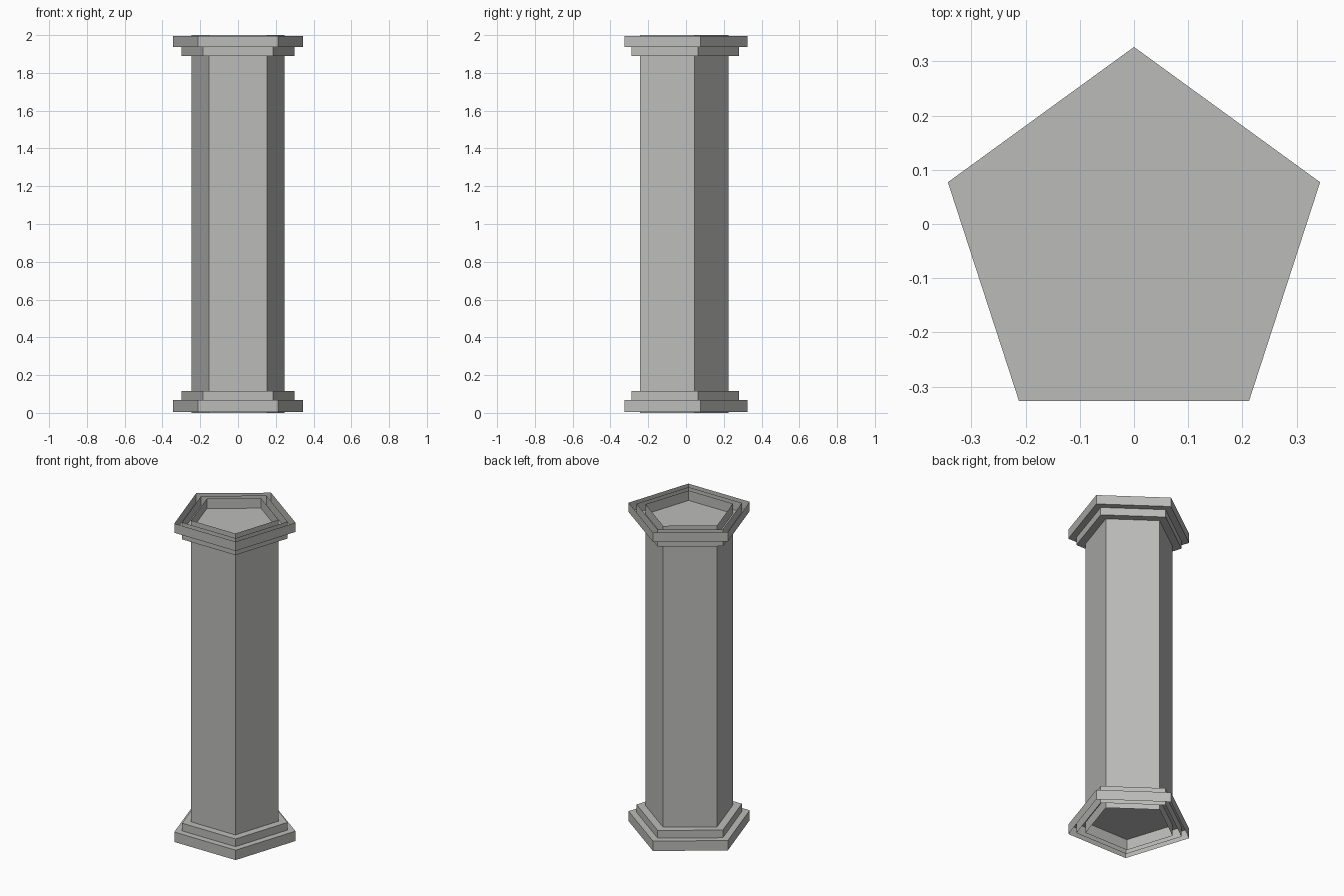
import bpy, bmesh, math

if "Cube" in bpy.data.objects:
    bpy.data.objects.remove(bpy.data.objects["Cube"])

R_OUT, R_MID, R_SHAFT = 0.361, 0.314, 0.26
CY = -0.0955 * R_OUT          # centres the pentagon's bounds on y = 0

stone = bpy.data.materials.new("grey_stone")
stone.diffuse_color = (0.50, 0.50, 0.49, 1)
stone.use_nodes = True
stone.node_tree.nodes["Principled BSDF"].inputs["Base Color"].default_value = stone.diffuse_color


def pentagon_tube(name, radius, z_low, z_high, closed_at=None):
    """Thin five-sided wall, optionally closed by a flat face at one height."""
    bm = bmesh.new()
    rings = []
    for z in (z_low, z_high):
        rings.append([bm.verts.new((radius * math.cos(math.radians(90 + 72 * i)),
                                    CY + radius * math.sin(math.radians(90 + 72 * i)), z))
                      for i in range(5)])
    low, high = rings
    for i in range(5):
        j = (i + 1) % 5
        bm.faces.new((low[i], low[j], high[j], high[i]))
    if closed_at == "top":
        bm.faces.new(high)
    elif closed_at == "bottom":
        bm.faces.new(low[::-1])
    mesh = bpy.data.meshes.new(name)
    bm.to_mesh(mesh)
    bm.free()
    mesh.materials.append(stone)
    obj = bpy.data.objects.new(name, mesh)
    bpy.context.collection.objects.link(obj)
    return obj


# Shaft, open at both ends
pentagon_tube("shaft", R_SHAFT, 0.0, 2.0)

# Base and capital: nested cups, open towards the ends of the column
for label, radius, depth in (("outer", R_OUT, 0.068), ("inner", R_MID, 0.116)):
    pentagon_tube(label + "_base_step", radius, 0.006, depth, "top")
    pentagon_tube(label + "_capital_step", radius, 2.006 - depth, 1.996, "bottom")
